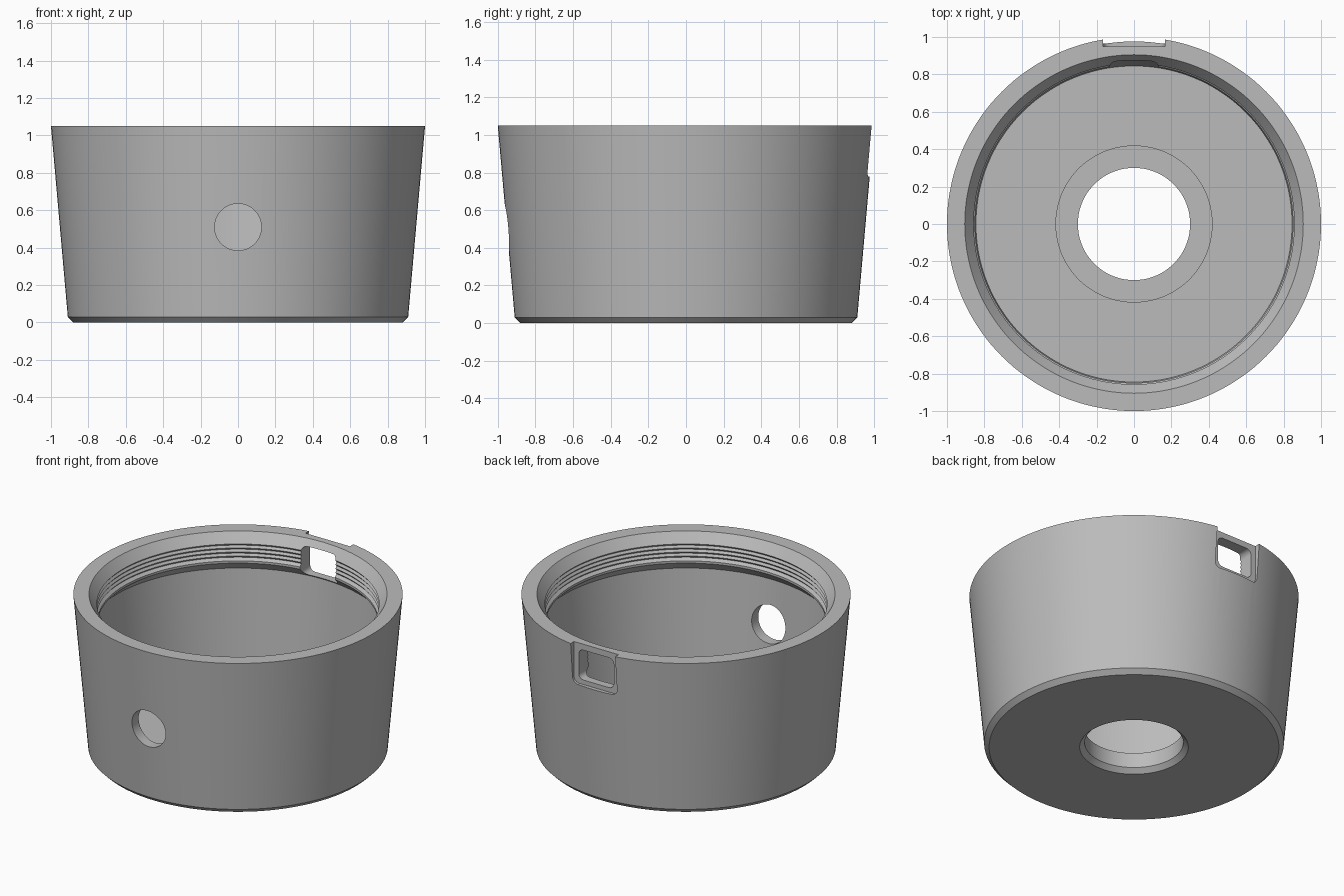
import bpy, bmesh, math
from mathutils import Matrix, Vector

old = bpy.data.objects.get("Cube")
if old:
    bpy.data.objects.remove(old, do_unlink=True)

SEGMENTS = 144

grey = bpy.data.materials.new("plain_grey")
grey.use_nodes = True
colour = (0.5, 0.5, 0.5, 1)
grey.diffuse_color = colour
grey.node_tree.nodes["Principled BSDF"].inputs["Base Color"].default_value = colour


def make_object(name, bm):
    bmesh.ops.recalc_face_normals(bm, faces=bm.faces)
    mesh = bpy.data.meshes.new(name)
    bm.to_mesh(mesh)
    bm.free()
    mesh.materials.append(grey)
    obj = bpy.data.objects.new(name, mesh)
    bpy.context.collection.objects.link(obj)
    return obj


def lathe(name, profile):
    """Spin a closed (radius, height) outline around the z axis."""
    bm = bmesh.new()
    verts = [bm.verts.new((r, 0, z)) for r, z in profile]
    edges = [bm.edges.new((v, verts[(i + 1) % len(verts)])) for i, v in enumerate(verts)]
    bmesh.ops.spin(bm, geom=verts + edges, cent=(0, 0, 0), axis=(0, 0, 1),
                   angle=math.tau, steps=SEGMENTS, use_merge=True)
    bmesh.ops.remove_doubles(bm, verts=bm.verts, dist=0.0001)
    return make_object(name, bm)


def rounded_block(name, half_width, y0, y1, z0, z1, radius):
    """Box along y whose four long edges are rounded."""
    bm = bmesh.new()
    size = Vector((2 * half_width, y1 - y0, z1 - z0))
    middle = Vector((0, (y0 + y1) / 2, (z0 + z1) / 2))
    bmesh.ops.create_cube(bm, size=1, matrix=Matrix.Translation(middle) @ Matrix.Diagonal(size).to_4x4())
    long_edges = [e for e in bm.edges if abs(e.verts[0].co.y - e.verts[1].co.y) > 0.01]
    bmesh.ops.bevel(bm, geom=long_edges, offset=radius, segments=6, profile=0.5, affect='EDGES')
    return make_object(name, bm)


def cut(target, cutter):
    cutter.hide_render = True
    mod = target.modifiers.new(cutter.name, 'BOOLEAN')
    mod.operation = 'DIFFERENCE'
    mod.solver = 'EXACT'
    mod.object = cutter
    bpy.context.view_layer.objects.active = target
    bpy.ops.object.modifier_apply(modifier=mod.name)
    bpy.data.objects.remove(cutter, do_unlink=True)


# Cup outline: drain hole, chamfered foot, flared wall, rim with lead-in
outer = [(0.30, 0.03), (0.33, 0), (0.88, 0), (0.91, 0.03), (1.0, 1.05), (0.905, 1.05)]

# Fine screw-thread ridges below the lead-in
thread = []
for i in range(4):
    top = 0.985 - i * 0.027
    thread += [(0.857, top), (0.868, top - 0.013)]

# Ledge under the thread, inner wall, floor and raised collar
inner = [(0.85, 0.875), (0.85, 0.86), (0.908, 0.80), (0.845, 0.08), (0.42, 0.08), (0.42, 0.13), (0.30, 0.13)]
cup = lathe("cup_body", outer + thread + inner)

# Round hole through the front wall
bm = bmesh.new()
place = Matrix.Translation((0, -0.9, 0.51)) @ Matrix.Rotation(math.pi / 2, 4, 'X')
bmesh.ops.create_cone(bm, cap_ends=True, segments=64, radius1=0.125, radius2=0.125, depth=0.5, matrix=place)
cut(cup, make_object("front_hole_cutter", bm))

# Shallow pocket open at the back rim, and the window through it
cut(cup, rounded_block("back_pocket_cutter", 0.165, 0.95, 1.2, 0.78, 1.2, 0.04))
cut(cup, rounded_block("back_window_cutter", 0.13, 0.7, 1.2, 0.81, 1.01, 0.035))

# Smooth round walls with crisp edges
bpy.ops.object.select_all(action='DESELECT')
cup.select_set(True)
bpy.context.view_layer.objects.active = cup
bpy.ops.object.shade_smooth_by_angle(angle=math.radians(25))
